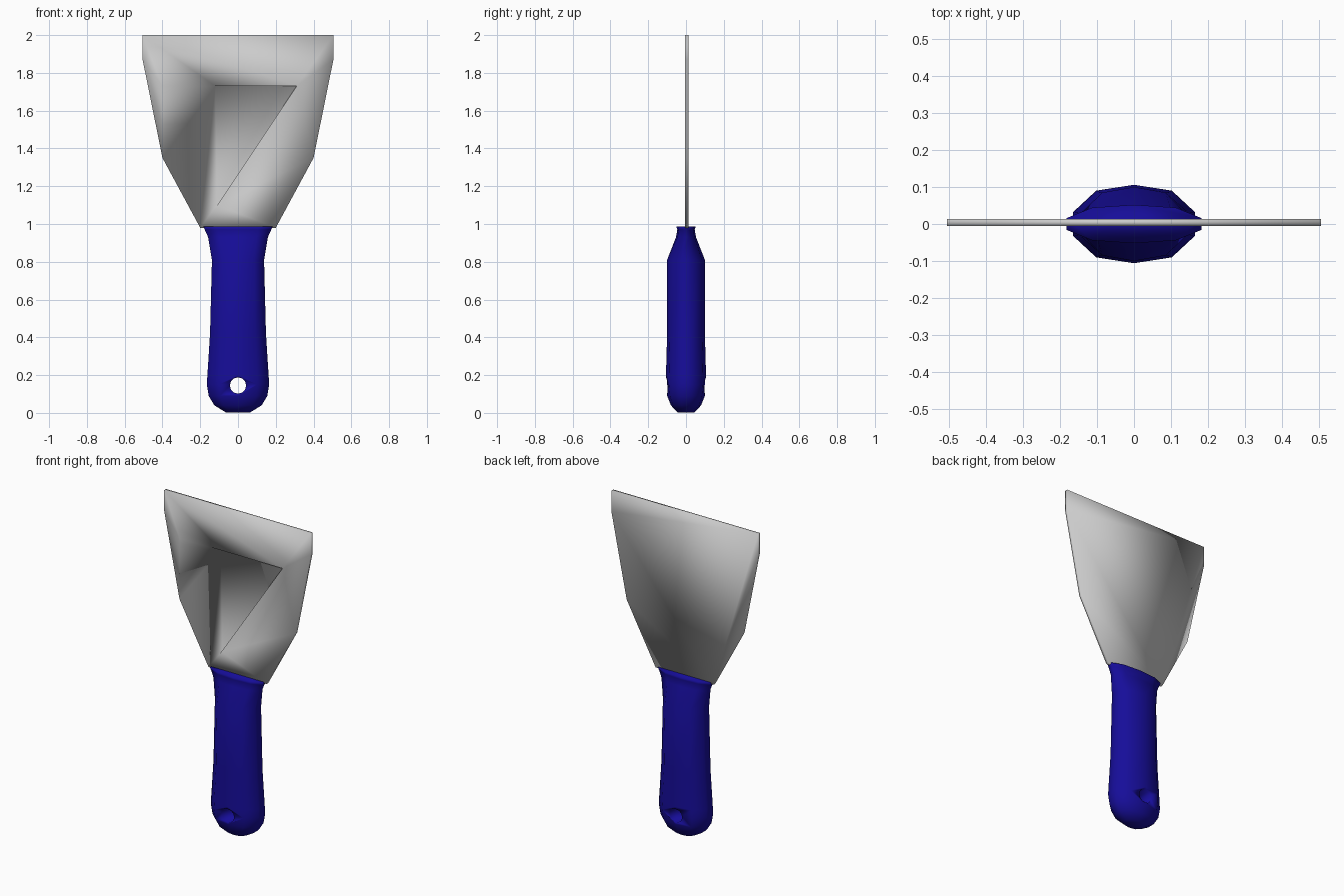
import bpy, bmesh, math

if "Cube" in bpy.data.objects:
    bpy.data.objects.remove(bpy.data.objects["Cube"])


def finish(bm, name):
    bmesh.ops.recalc_face_normals(bm, faces=bm.faces)
    mesh = bpy.data.meshes.new(name)
    bm.to_mesh(mesh)
    bm.free()
    obj = bpy.data.objects.new(name, mesh)
    bpy.context.collection.objects.link(obj)
    mesh.shade_smooth()
    return obj


# Blade: thin flared plate; the back face skips one corner on the left side
half = [(0.20, 0.98), (0.40, 1.35), (0.505, 1.87), (0.505, 2.0)]
outline = half + [(-x, z) for x, z in reversed(half)]
bm = bmesh.new()
f = [bm.verts.new((x, -0.005, z)) for x, z in outline]
back = [None if i == 6 else bm.verts.new((x, 0.013, z)) for i, (x, z) in enumerate(outline)]
bm.faces.new([v for v in back if v])
for i in range(8):
    j = (i + 1) % 8
    bm.faces.new([v for v in (f[i], f[j], back[j], back[i]) if v])
bm.faces.new((f[6], back[7], back[5]))

# Blade front: shallow stepped hollow running out to the left edge
step = [(-0.12, 1.73), (0.31, 1.73), (-0.11, 1.10)]
a, b, c = [bm.verts.new((x, -0.005, z)) for x, z in step]
a2, b2, c2 = [bm.verts.new((x, 0.003, z)) for x, z in step]
p = bm.verts.new((-0.40, -0.005, 1.73))
for face in [(f[4], p, a), (f[4], a, b, f[3]), (f[2], f[3], b), (f[4], f[5], p),
             (f[5], f[6], p), (f[7], f[0], c), (f[0], f[1], c), (f[1], b, c),
             (f[1], f[2], b),                                               # surface
             (p, f[6], a2), (f[6], f[7], a2), (f[7], c2, a2), (a2, c2, b2),  # floor
             (p, a, a2), (a, b, b2, a2), (b, c, c2, b2), (c, f[7], c2)]:     # walls
    bm.faces.new(face)
finish(bm, "blade")

# Handle: ten-sided oval rings (z, half width, half depth)
rings = [(0.003, 0.065, 0.045), (0.04, 0.125, 0.08), (0.09, 0.155, 0.10),
         (0.15, 0.165, 0.106), (0.20, 0.162, 0.106), (0.42, 0.148, 0.10),
         (0.81, 0.138, 0.10), (0.93, 0.158, 0.053), (0.97, 0.176, 0.046),
         (0.988, 0.183, 0.052)]
quarter = [(1, 0.3), (0.62, 0.85), (0, 1), (-0.62, 0.85), (-1, 0.3)]
section = quarter + [(-x, -y) for x, y in quarter]
bm = bmesh.new()
loops = [[bm.verts.new((x * w, y * d, z)) for x, y in section] for z, w, d in rings]
for lo, hi in zip(loops, loops[1:]):
    for i in range(10):
        j = (i + 1) % 10
        bm.faces.new((lo[i], lo[j], hi[j], hi[i]))
bm.faces.new(loops[0])
bm.faces.new(loops[-1])
handle = finish(bm, "handle")

# Hanging hole through the handle
bpy.ops.mesh.primitive_cylinder_add(vertices=12, radius=0.043, depth=0.5,
                                    location=(0, 0, 0.145), rotation=(math.pi / 2, 0, 0))
cutter = bpy.context.object
cutter.name = "hole_cutter"
cutter.hide_render = True
mod = handle.modifiers.new("hanging_hole", 'BOOLEAN')
mod.object = cutter
mod.solver = 'EXACT'
bpy.context.view_layer.objects.active = handle
bpy.ops.object.modifier_apply(modifier=mod.name)
bpy.data.objects.remove(cutter)
handle.data.shade_smooth()

# Blue plastic
blue = bpy.data.materials.new("blue_plastic")
blue.diffuse_color = (0.008, 0.004, 0.32, 1)
blue.use_nodes = True
blue.node_tree.nodes["Principled BSDF"].inputs["Base Color"].default_value = blue.diffuse_color
handle.data.materials.clear()
handle.data.materials.append(blue)
